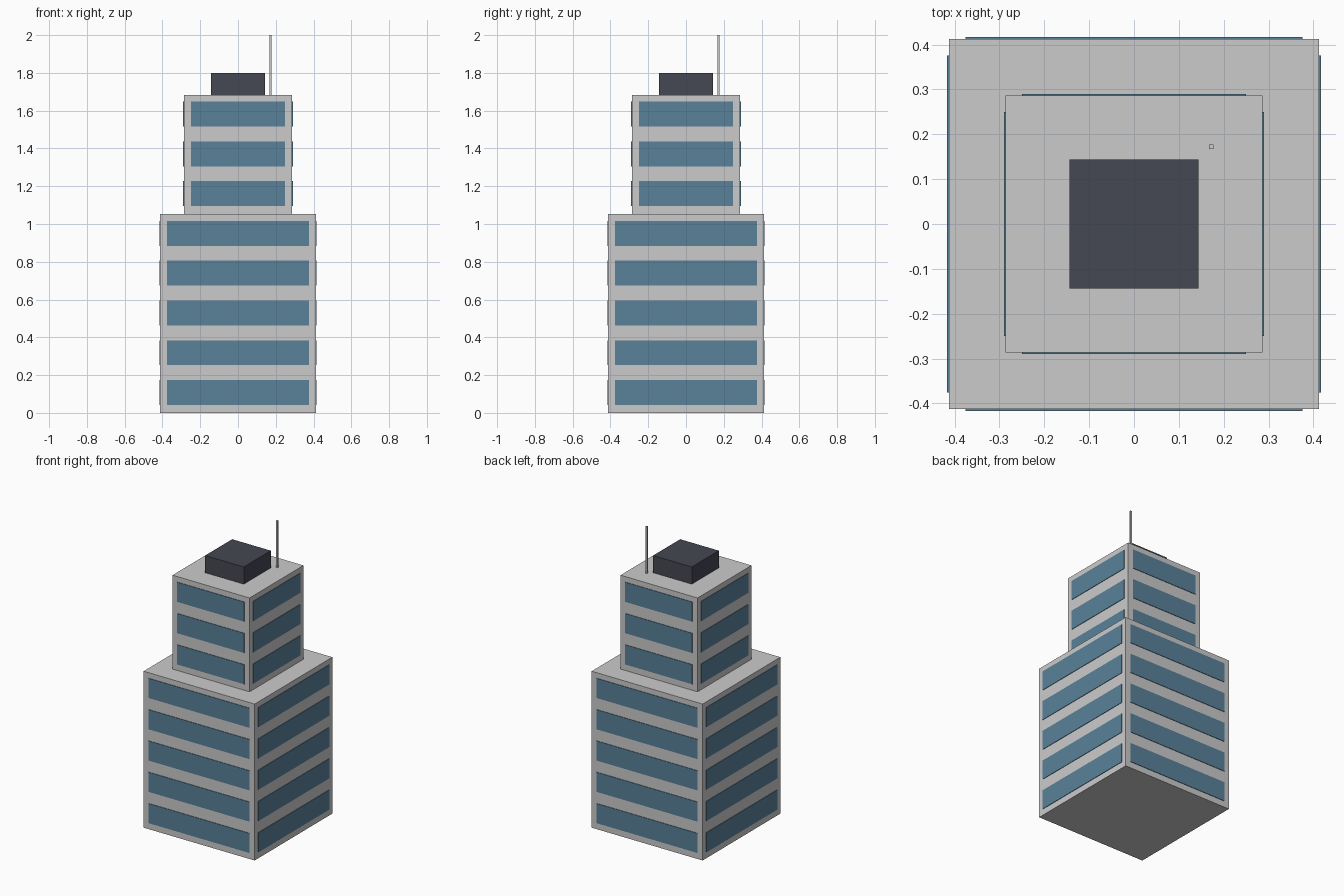
import bpy
from math import pi, sin, cos

if "Cube" in bpy.data.objects:
    bpy.data.objects.remove(bpy.data.objects["Cube"])

FLOOR = 4 / 19          # storey height
WIN_H = 0.132           # window band height
SILL = 0.042            # gap below each band
MARGIN = 0.037          # wall left at each corner
PROUD = 0.0035          # how far the glass stands out


def material(name, rgb):
    m = bpy.data.materials.new(name)
    m.diffuse_color = (*rgb, 1)
    m.use_nodes = True
    m.node_tree.nodes["Principled BSDF"].inputs["Base Color"].default_value = m.diffuse_color
    return m


def box(name, center, size, mat=None, turn=0):
    bpy.ops.mesh.primitive_cube_add(size=1, location=center, rotation=(0, 0, turn))
    ob = bpy.context.object
    ob.name = name
    ob.scale = size
    if mat:
        ob.data.materials.append(mat)
    return ob


glass = material("glass", (0.10, 0.22, 0.32))
dark = material("dark_metal", (0.06, 0.065, 0.085))


def tier(name, half, first, count):
    """Square block with a window band on every side of every storey."""
    z0, h = first * FLOOR, count * FLOOR
    box(name + "_block", (0, 0, z0 + h / 2), (2 * half, 2 * half, h))
    for i in range(count):
        z = z0 + i * FLOOR + SILL + WIN_H / 2
        for side in range(4):
            a = side * pi / 2
            box(f"{name}_window_{i + 1}_{side + 1}",
                (half * sin(a), -half * cos(a), z),
                (2 * (half - MARGIN), 2 * PROUD, WIN_H), glass, a)


# Stepped tower
tier("lower_tower", 0.413, 0, 5)
tier("upper_tower", 0.2865, 5, 3)

# Rooftop plant room and mast
roof = 8 * FLOOR
box("plant_room", (0, 0, (roof + 1.8) / 2), (0.287, 0.287, 1.8 - roof), dark)
box("mast", (0.172, 0.172, (roof + 2) / 2), (0.0105, 0.0105, 2 - roof))
